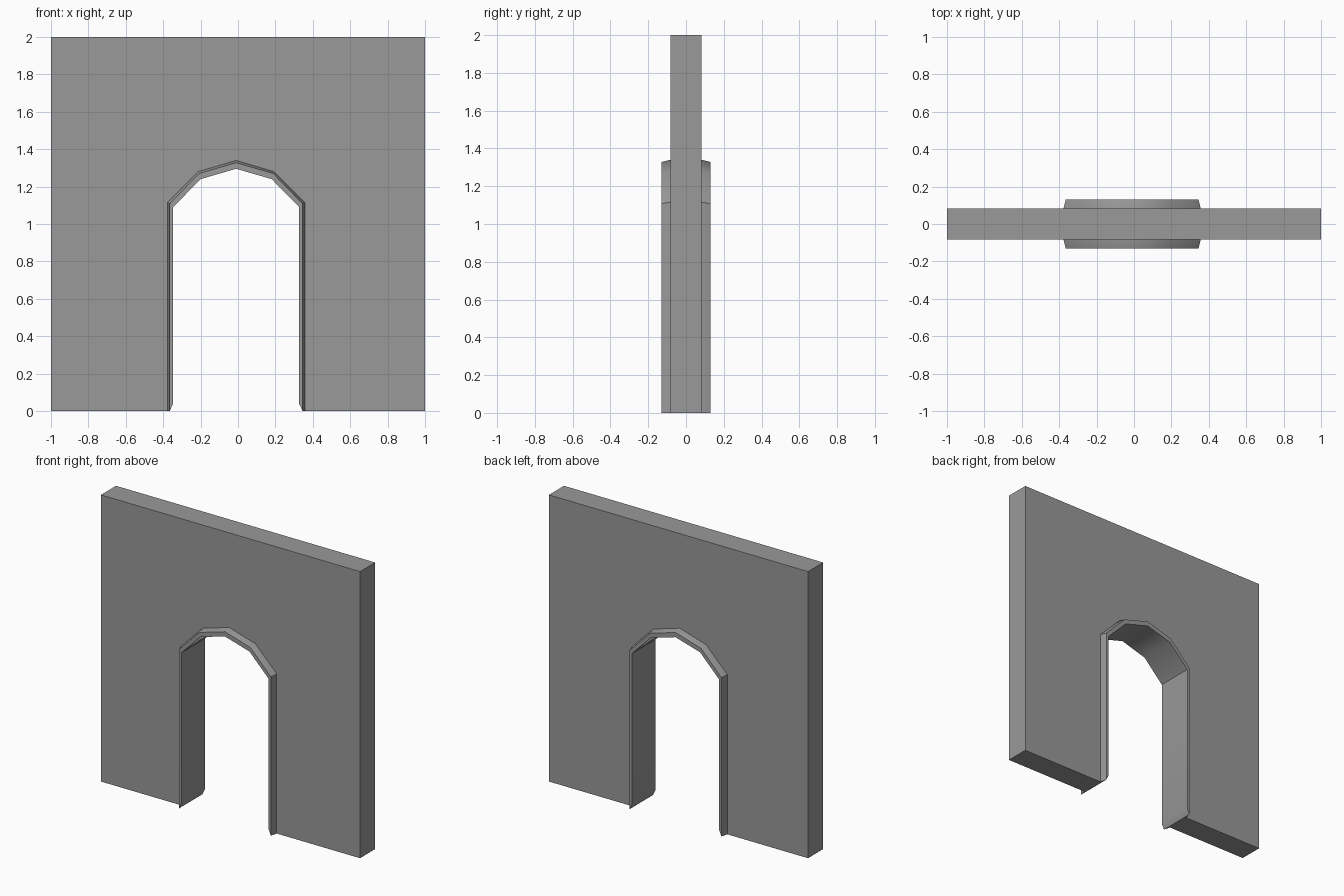
import bpy, bmesh, math

cube = bpy.data.objects.get("Cube")
if cube:
    bpy.data.objects.remove(cube, do_unlink=True)

stone = bpy.data.materials.new("grey stone")
stone.use_nodes = True
stone.diffuse_color = (0.32, 0.32, 0.32, 1)
stone.node_tree.nodes["Principled BSDF"].inputs["Base Color"].default_value = (0.32, 0.32, 0.32, 1)

WALL, TRIM, CX = 0.083, 0.13, -0.01   # half depths, and the arch's centre line


def arch(half, spring, knee_x, knee_z, top, foot=0.0):
    """Outline of the doorway in x and z, from one foot over the top to the other."""
    side = [(half, foot), (half, spring), (knee_x, knee_z)]
    return ([(CX - x, z) for x, z in side] + [(CX, top)]
            + [(CX + x, z) for x, z in reversed(side)])


def finish(name, bm):
    bmesh.ops.recalc_face_normals(bm, faces=bm.faces)
    mesh = bpy.data.meshes.new(name)
    bm.to_mesh(mesh)
    bm.free()
    mesh.materials.append(stone)
    obj = bpy.data.objects.new(name, mesh)
    bpy.context.collection.objects.link(obj)
    return obj


outer = arch(0.367, 1.115, 0.203, 1.28, 1.34)
lip = arch(0.355, 1.108, 0.198, 1.27, 1.328)
inner = arch(0.337, 1.09, 0.19, 1.24, 1.295, foot=0.04)

# Wall slab with the doorway cut through it
bm = bmesh.new()
outline = [(-1, 0)] + outer + [(1, 0), (1, 2), (-1, 2)]
face = bm.faces.new([bm.verts.new((x, -WALL, z)) for x, z in outline])
slab = bmesh.ops.extrude_face_region(bm, geom=[face], use_keep_orig=True)
moved = [v for v in slab["geom"] if isinstance(v, bmesh.types.BMVert)]
bmesh.ops.translate(bm, verts=moved, vec=(0, 2 * WALL, 0))
finish("wall", bm)

# Door surround: a tapered trim lofted round the doorway, cut at a slant at the feet
bm = bmesh.new()
rings = [(outer, -WALL), (lip, -TRIM), (inner, -TRIM),
         (inner, TRIM), (lip, TRIM), (outer, WALL)]
loops = [[bm.verts.new((x, y, z)) for x, z in path] for path, y in rings]
for a, b in zip(loops, loops[1:] + loops[:1]):
    for i in range(len(a) - 1):
        bm.faces.new((a[i], a[i + 1], b[i + 1], b[i]))
for end in (0, -1):
    front_out, front_lip, front_in, back_in, back_lip, back_out = [l[end] for l in loops]
    bm.faces.new((front_lip, front_in, back_in, back_lip))
    bm.faces.new((front_out, front_lip, back_lip, back_out))
surround = finish("door_surround", bm)

bpy.context.view_layer.objects.active = surround
surround.select_set(True)
bpy.ops.object.shade_smooth_by_angle(angle=math.radians(40))
